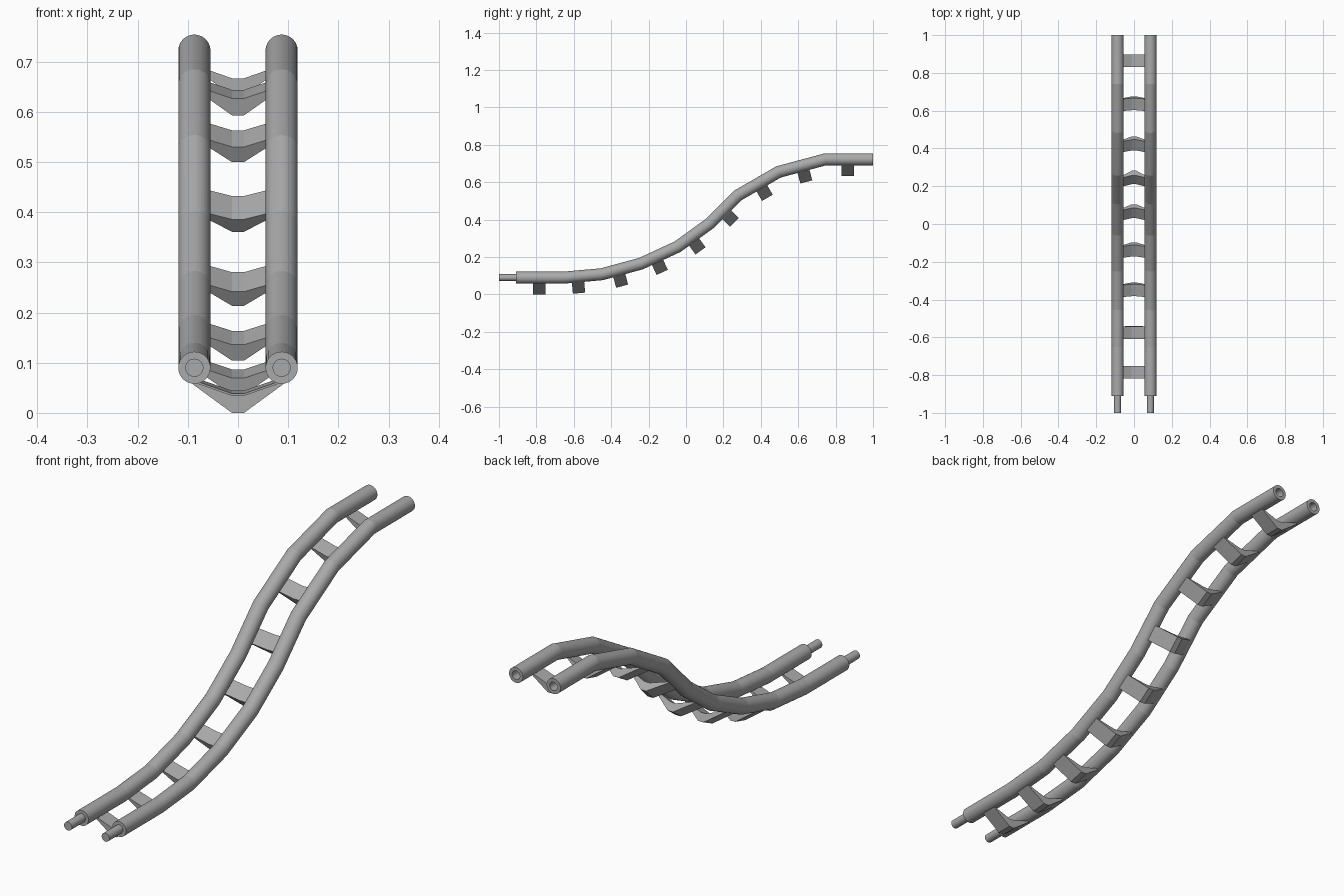
import bpy, bmesh, math
from mathutils import Vector

old = bpy.data.objects.get("Cube")
if old:
    bpy.data.objects.remove(old, do_unlink=True)

GREY = (0.40, 0.40, 0.40, 1)
grey = bpy.data.materials.new("plain grey")
grey.use_nodes = True
grey.diffuse_color = GREY
grey.node_tree.nodes["Principled BSDF"].inputs["Base Color"].default_value = GREY

RAIL_X, RAIL_R, PIN_R, PIN_LEN, SIDES = 0.087, 0.032, 0.018, 0.09, 40

# Centre line of the track, as (y, z)
PATH = [Vector(p) for p in ((-0.91, 0.09), (-0.65, 0.09), (-0.45, 0.108),
        (-0.24, 0.165), (-0.045, 0.255), (0.125, 0.378), (0.275, 0.528),
        (0.495, 0.655), (0.745, 0.722), (1.0, 0.722))]


def finish(bm, name):
    bmesh.ops.recalc_face_normals(bm, faces=bm.faces)
    mesh = bpy.data.meshes.new(name)
    bm.to_mesh(mesh)
    bm.free()
    mesh.materials.append(grey)
    obj = bpy.data.objects.new(name, mesh)
    bpy.context.collection.objects.link(obj)
    return obj


def ring(bm, x, centre, up, radius, stretch=1.0):
    verts = []
    for i in range(SIDES):
        a = math.tau * i / SIDES
        p = centre + up * (radius * stretch * math.sin(a))
        verts.append(bm.verts.new((x + radius * math.cos(a), p.x, p.y)))
    return verts


def normal_2d(a, b):
    d = (b - a).normalized()
    return Vector((-d.y, d.x))


def rail(name, x):
    bm = bmesh.new()
    up = Vector((0, 1))
    back = Vector((PIN_LEN, 0))
    # Connecting pin and shoulder
    rings = [ring(bm, x, PATH[0] - back, up, PIN_R), ring(bm, x, PATH[0], up, PIN_R),
             ring(bm, x, PATH[0], up, RAIL_R)]
    # Mitred bends
    for a, b, c in zip(PATH, PATH[1:], PATH[2:]):
        n = normal_2d(a, b)
        m = (n + normal_2d(b, c)).normalized()
        rings.append(ring(bm, x, b, m, RAIL_R, 1 / m.dot(n)))
    # Far end with its socket
    rings += [ring(bm, x, PATH[-1], up, RAIL_R), ring(bm, x, PATH[-1], up, PIN_R),
              ring(bm, x, PATH[-1] - back, up, PIN_R)]
    for r, s in zip(rings, rings[1:]):
        for i in range(SIDES):
            j = (i + 1) % SIDES
            bm.faces.new((r[i], r[j], s[j], s[i])).smooth = True
    bm.faces.new(rings[0])
    bm.faces.new(rings[-1])
    # Crisp joints between straight lengths
    for r in rings:
        for i in range(SIDES):
            bm.edges.get((r[i], r[(i + 1) % SIDES])).smooth = False
    return finish(bm, name)


# V-shaped tie: half outline as (x, height from the centre line)
HALF = [(0.095, -0.026), (0.012, -0.055), (0.012, -0.09), (0.09, -0.033)]
TIE_HALF_WIDTH = 0.033


def tie(name, y):
    a, b = next((p, q) for p, q in zip(PATH, PATH[1:]) if p.x <= y <= q.x)
    base = a.lerp(b, (y - a.x) / (b.x - a.x))
    up = normal_2d(a, b)
    along = (b - a).normalized()
    outline = [HALF[3], HALF[0], HALF[1]]
    outline += [(-px, h) for px, h in (HALF[1], HALF[0], HALF[3], HALF[2])] + [HALF[2]]
    bm = bmesh.new()
    ends = []
    for side in (-1, 1):
        loop = []
        for px, h in outline:
            p = base + along * (side * TIE_HALF_WIDTH) + up * h
            loop.append(bm.verts.new((px, p.x, p.y)))
        ends.append(loop)
        bm.faces.new(loop)
    n = len(outline)
    for i in range(n):
        j = (i + 1) % n
        bm.faces.new((ends[0][i], ends[0][j], ends[1][j], ends[1][i]))
    return finish(bm, name)


rail("left_rail", RAIL_X)
rail("right_rail", -RAIL_X)
for k, y in enumerate((-0.785, -0.58, -0.365, -0.165, 0.025, 0.195, 0.39, 0.62, 0.865)):
    tie(f"cross_tie_{k + 1}", y)
